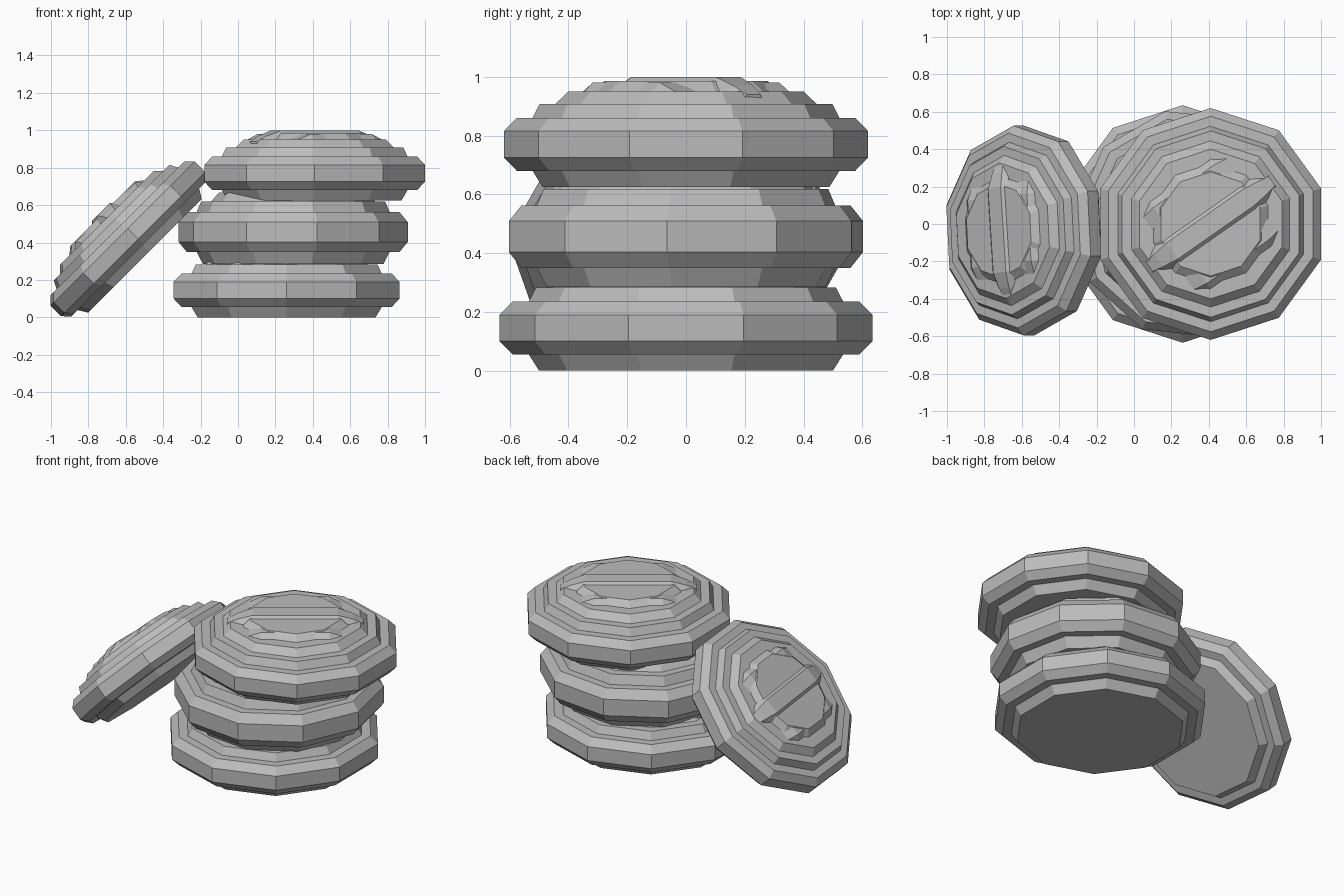
import bpy, bmesh, math
from mathutils import Matrix, Vector

cube = bpy.data.objects.get("Cube")
if cube:
    bpy.data.objects.remove(cube)

grey = bpy.data.materials.new("plain grey")
grey.use_nodes = True
grey.diffuse_color = (0.5, 0.5, 0.5, 1)
grey.node_tree.nodes["Principled BSDF"].inputs["Base Color"].default_value = (0.5, 0.5, 0.5, 1)

SIDES = 10
# Stepped outline of one bun: radius, height
OUTLINE = [(.50, 0), (.535, .055), (.59, .055), (.635, .10), (.635, .19), (.59, .235),
           (.535, .235), (.51, .283), (.455, .283), (.41, .325), (.33, .325), (.285, .36)]


def finish(bm, name, matrix):
    bmesh.ops.recalc_face_normals(bm, faces=bm.faces)
    mesh = bpy.data.meshes.new(name)
    bm.to_mesh(mesh)
    bm.free()
    mesh.materials.append(grey)
    obj = bpy.data.objects.new(name, mesh)
    obj.matrix_world = matrix
    bpy.context.collection.objects.link(obj)


def loft(bm, rings):
    """Skin closed rings of points and cap both ends."""
    loops = [[bm.verts.new(p) for p in ring] for ring in rings]
    for a, b in zip(loops, loops[1:]):
        for i in range(len(a)):
            j = (i + 1) % len(a)
            bm.faces.new((a[i], a[j], b[j], b[i]))
    bm.faces.new(loops[0][::-1])
    bm.faces.new(loops[-1])


def bun(name, matrix, turn):
    bm = bmesh.new()
    angles = [math.radians(turn) + math.tau * i / SIDES for i in range(SIDES)]
    loft(bm, [[(r * math.cos(a), r * math.sin(a), z) for a in angles] for r, z in OUTLINE])
    finish(bm, name, matrix)


def crust_bars(name, matrix, turn):
    """Three arched ridges with bevelled sides lying across the crown."""
    for label, offset, half, top in (("near", -.2, .33, .355), ("middle", 0, .41, .375), ("far", .2, .33, .355)):
        bm = bmesh.new()
        rings = []
        for t, drop, width in ((-1, .06, .05), (-.85, .03, .07), (-.62, 0, .09),
                               (.62, 0, .09), (.85, .03, .07), (1, .06, .05)):
            x, z = t * half, top - drop
            rings.append([(x, offset - width, .26), (x, offset - width, z - .03), (x, offset - width * .6, z),
                          (x, offset + width * .6, z), (x, offset + width, z - .03), (x, offset + width, .26)])
        loft(bm, rings)
        finish(bm, f"{name}_{label}_ridge", matrix @ Matrix.Rotation(math.radians(turn), 4, "Z"))


def place(x, y, z, radial, height, lean=0):
    return (Matrix.Translation((x, y, z)) @ Matrix.Rotation(math.radians(lean), 4, "Y")
            @ Matrix.Diagonal(Vector((radial, radial, height, 1))))


# Stack of three
bun("bottom_bun", place(.26, 0, 0, 1, 1), 18)
bun("middle_bun", place(.295, 0, .285, .97, 1.18), -6)
top = place(.41, 0, .625, .976, 1)
bun("top_bun", top, 18)
crust_bars("top_bun", top, 35)

# Bun leaning against the stack
leaning = place(-.498, -.035, .329, .885, .885, -45)
bun("leaning_bun", leaning, -14)
crust_bars("leaning_bun", leaning, 95)
